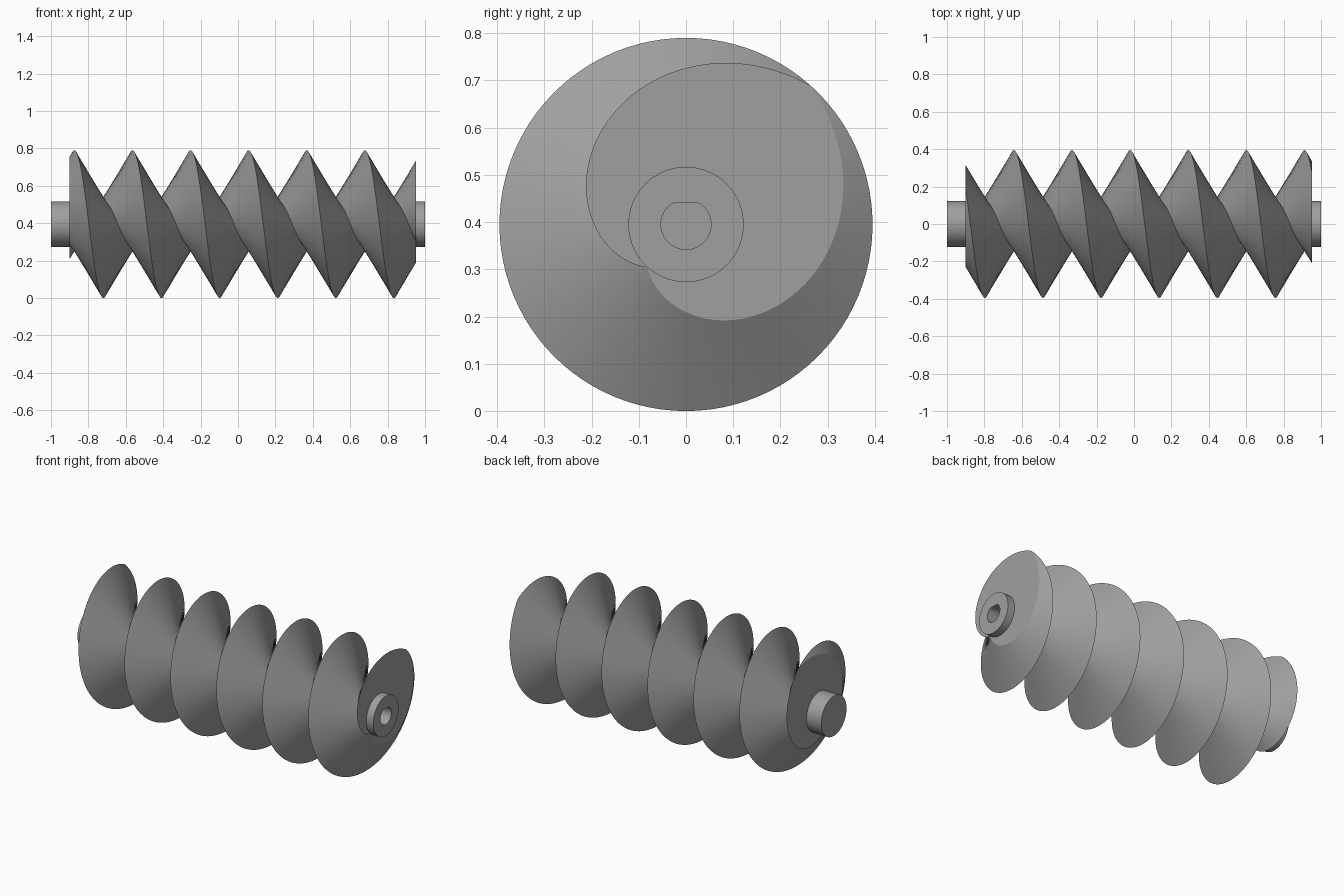
import bpy, bmesh, math

if "Cube" in bpy.data.objects:
    bpy.data.objects.remove(bpy.data.objects["Cube"])

N = 96                          # steps per turn
PITCH, R_CREST, R_ROOT = 0.3107, 0.395, 0.122
X_LEFT, X_RIGHT = -0.90, 0.953  # flat ends of the thread
X_CREST = -0.875                # a crest points straight up here
CZ = 0.395                      # height of the axis

steel = bpy.data.materials.new("grey_steel")
steel.diffuse_color = (0.35, 0.35, 0.35, 1)
steel.use_nodes = True
steel.node_tree.nodes["Principled BSDF"].inputs["Base Color"].default_value = steel.diffuse_color


def finish(name, bm):
    bmesh.ops.recalc_face_normals(bm, faces=bm.faces)
    me = bpy.data.meshes.new(name)
    bm.to_mesh(me)
    bm.free()
    me.materials.append(steel)
    ob = bpy.data.objects.new(name, me)
    bpy.context.collection.objects.link(ob)
    return ob


def prism(name, profile, x0, x1):
    """Closed solid with a (y, z) outline, extruded along x."""
    bm = bmesh.new()
    rings = [[bm.verts.new((x, y, CZ + z)) for y, z in profile] for x in (x0, x1)]
    n = len(profile)
    for i in range(n):
        j = (i + 1) % n
        bm.faces.new((rings[0][i], rings[0][j], rings[1][j], rings[1][i]))
    for ring in rings:
        bm.faces.new(ring)
    return finish(name, bm)


def circle(r, n):
    return [(r * math.cos(math.tau * i / n), r * math.sin(math.tau * i / n)) for i in range(n)]


# Screw thread: crest and root helices joined by straight flanks
bm = bmesh.new()
crest, root = [], []
for i in range(10 * N + 1):
    a = math.tau * i / N
    x = X_CREST + PITCH * (i / N - 2)
    for row, r, dx in ((crest, R_CREST, 0), (root, R_ROOT, PITCH / 2)):
        row.append(bm.verts.new((x + dx, -r * math.sin(a), CZ + r * math.cos(a))))
for i in range(9 * N):
    bm.faces.new((crest[i], crest[i + 1], root[i + 1], root[i]))
    bm.faces.new((root[i], root[i + 1], crest[i + N + 1], crest[i + N]))
# Trim both ends flat and cap them
for x, nx in ((X_LEFT, -1), (X_RIGHT, 1)):
    bmesh.ops.bisect_plane(bm, geom=bm.verts[:] + bm.edges[:] + bm.faces[:], dist=1e-6,
                           plane_co=(x, 0, 0), plane_no=(nx, 0, 0), clear_outer=True)
bmesh.ops.delete(bm, geom=[v for v in bm.verts if not v.link_faces], context='VERTS')
for x in (X_LEFT, X_RIGHT):
    rim = [e for e in bm.edges if e.is_boundary and all(abs(v.co.x - x) < 1e-4 for v in e.verts)]
    bmesh.ops.edgeloop_fill(bm, edges=rim)
thread = finish("screw_thread", bm)

# Shaft stubs
left_stub = prism("left_shaft", circle(R_ROOT, N), -1.0, X_LEFT)
right_stub = prism("right_shaft", circle(R_ROOT, N), X_RIGHT, 1.0)

# D-shaped blind bore in the right end
d_outline = [(y, min(z, 0.045)) for y, z in circle(0.053, 48)]
cutter = prism("bore_cutter", d_outline, 0.7, 1.1)
cutter.hide_render = True
for ob in (thread, right_stub):
    mod = ob.modifiers.new("bore", 'BOOLEAN')
    mod.operation, mod.solver, mod.object = 'DIFFERENCE', 'EXACT', cutter
    bpy.context.view_layer.objects.active = ob
    bpy.ops.object.modifier_apply(modifier="bore")
bpy.data.objects.remove(cutter)

# Smooth flanks, sharp crests and rims
for ob in (thread, left_stub, right_stub):
    bpy.ops.object.select_all(action='DESELECT')
    ob.select_set(True)
    bpy.context.view_layer.objects.active = ob
    bpy.ops.object.shade_smooth_by_angle(angle=math.radians(20))
